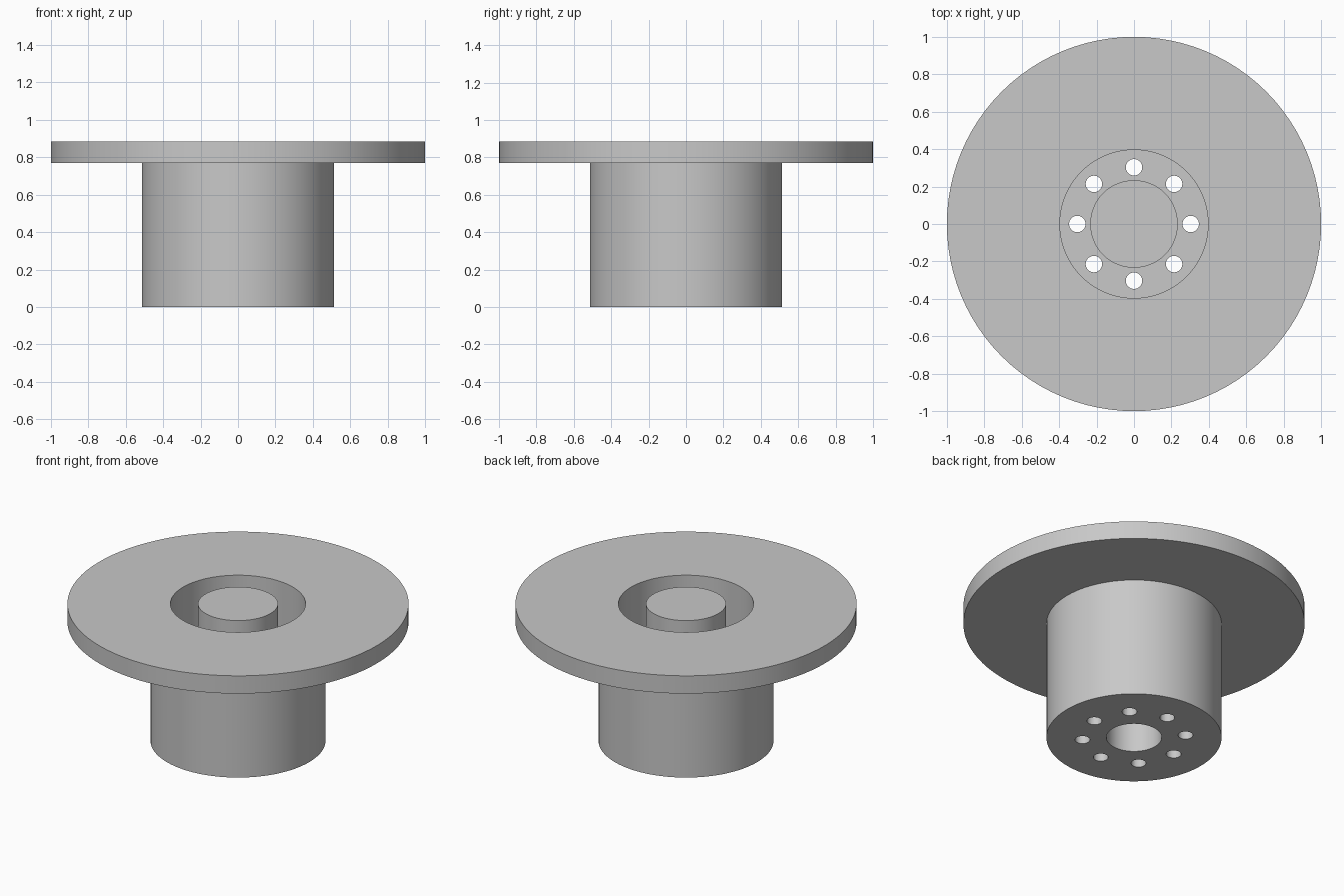
import bpy, bmesh, math
from mathutils import Matrix

SEGMENTS = 96
HOLES = 8

# Remove the default object
cube = bpy.data.objects.get("Cube")
if cube:
    bpy.data.objects.remove(cube, do_unlink=True)

# Single grey metal finish
grey = bpy.data.materials.new("grey_metal")
grey.use_nodes = True
grey.diffuse_color = (0.58, 0.58, 0.58, 1)
grey.node_tree.nodes["Principled BSDF"].inputs["Base Color"].default_value = (0.58, 0.58, 0.58, 1)


def finish(name, bm):
    """Turn a bmesh into a grey object with outward normals."""
    bmesh.ops.recalc_face_normals(bm, faces=bm.faces)
    mesh = bpy.data.meshes.new(name)
    bm.to_mesh(mesh)
    bm.free()
    mesh.materials.append(grey)
    obj = bpy.data.objects.new(name, mesh)
    bpy.context.collection.objects.link(obj)
    return obj


def lathe(name, profile):
    """Revolve (radius, height) points about z and cap both end rings."""
    bm = bmesh.new()
    rings = []
    for r, z in profile:
        angles = [math.tau * i / SEGMENTS for i in range(SEGMENTS)]
        rings.append([bm.verts.new((r * math.cos(a), r * math.sin(a), z)) for a in angles])
    for lower, upper in zip(rings, rings[1:]):
        for i in range(SEGMENTS):
            j = (i + 1) % SEGMENTS
            bm.faces.new((lower[i], lower[j], upper[j], upper[i]))
    bm.faces.new(rings[0])
    bm.faces.new(rings[-1])
    return finish(name, bm)


# Flanged hub: blind bore, base, outer barrel, flange, annular recess, central boss
TOP, FLANGE_BOTTOM, FLOOR = 0.885, 0.77, 0.115
hub = lathe("flanged_hub", [
    (0.162, TOP - 0.1), (0.162, 0),
    (0.513, 0), (0.513, FLANGE_BOTTOM),
    (1.0, FLANGE_BOTTOM), (1.0, TOP),
    (0.396, TOP), (0.396, FLOOR),
    (0.234, FLOOR), (0.234, TOP),
])

# Ring of bolt holes through the recess floor
bm = bmesh.new()
for i in range(HOLES):
    place = Matrix.Rotation(math.tau * i / HOLES, 4, "Z") @ Matrix.Translation((0.303, 0, FLOOR / 2))
    bmesh.ops.create_cone(bm, cap_ends=True, segments=32, radius1=0.044, radius2=0.044,
                          depth=FLOOR * 2, matrix=place)
cutter = finish("bolt_hole_cutter", bm)
cutter.hide_render = True

bpy.ops.object.select_all(action="DESELECT")
hub.select_set(True)
bpy.context.view_layer.objects.active = hub
cut = hub.modifiers.new("bolt_holes", "BOOLEAN")
cut.operation = "DIFFERENCE"
cut.solver = "EXACT"
cut.object = cutter
bpy.ops.object.modifier_apply(modifier=cut.name)
bpy.data.objects.remove(cutter, do_unlink=True)

# Smooth round walls, crisp rims
bpy.ops.object.shade_smooth_by_angle(angle=math.radians(30))
